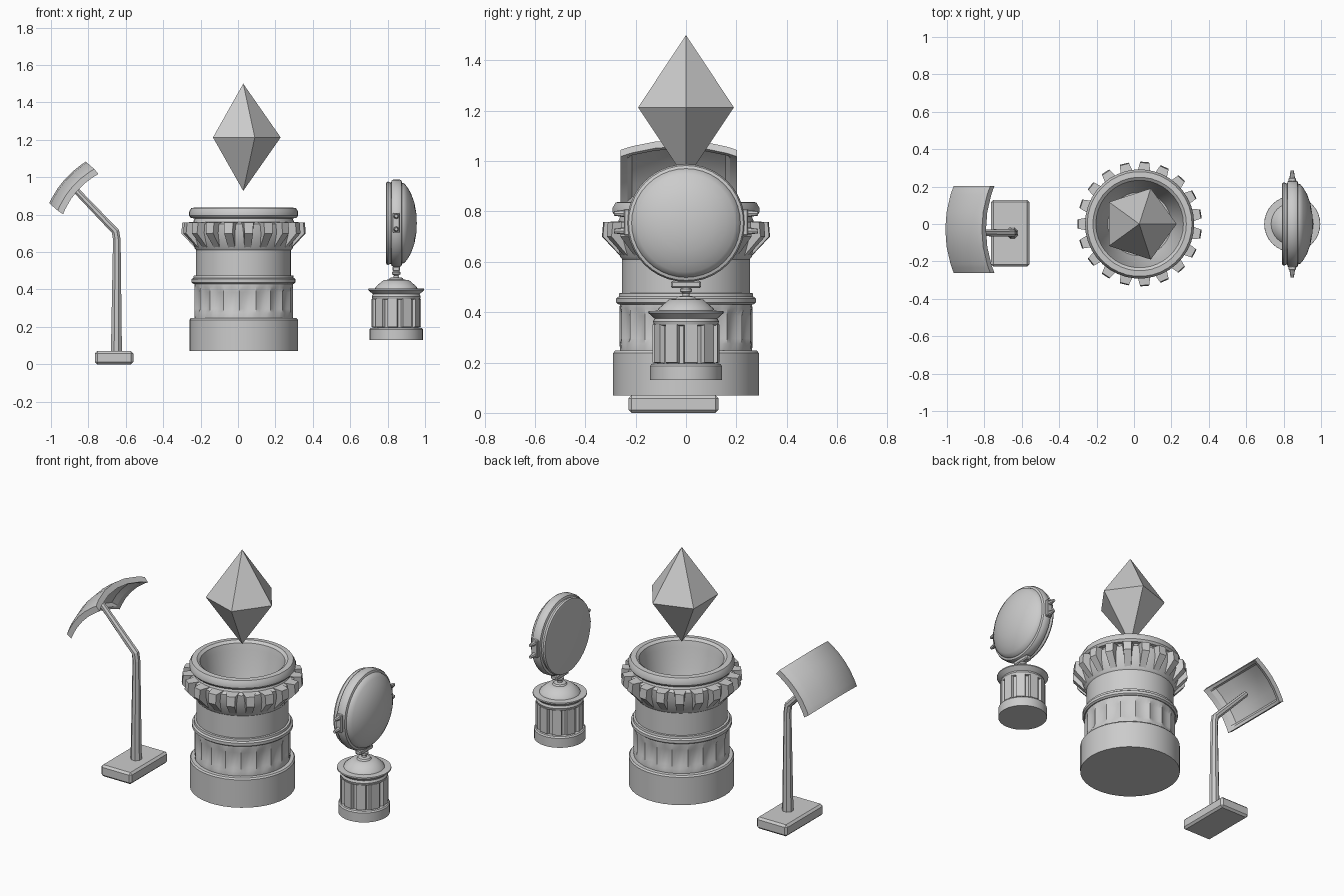
import bpy, bmesh
from math import sin, cos, pi, radians, sqrt
from mathutils import Vector, Matrix

if "Cube" in bpy.data.objects:
    bpy.data.objects.remove(bpy.data.objects["Cube"])


def finish(bm, name, smooth=True, angle=35):
    bmesh.ops.remove_doubles(bm, verts=bm.verts, dist=1e-5)
    bmesh.ops.recalc_face_normals(bm, faces=bm.faces)
    me = bpy.data.meshes.new(name)
    bm.to_mesh(me)
    bm.free()
    ob = bpy.data.objects.new(name, me)
    bpy.context.collection.objects.link(ob)
    if smooth:
        bpy.ops.object.select_all(action='DESELECT')
        ob.select_set(True)
        bpy.context.view_layer.objects.active = ob
        bpy.ops.object.shade_smooth_by_angle(angle=radians(angle))
    return ob


def lathe(name, profile, n, loc, mod=None, to_x=False, smooth=True):
    """Spin (radius, height[, flute]) points; mod is a radius offset by segment index."""
    bm = bmesh.new()
    rings = []
    for p in profile:
        r, h, k = (*p, 0)[:3]
        ring = []
        for i in range(n):
            rr = r - (k * mod(i) if mod else 0)
            a = 2 * pi * i / n
            co = (h, rr * cos(a), rr * sin(a)) if to_x else (rr * cos(a), rr * sin(a), h)
            ring.append(bm.verts.new(Vector(co) + Vector(loc)))
        rings.append(ring)
    for A, B in zip(rings, rings[1:]):
        for i in range(n):
            j = (i + 1) % n
            bm.faces.new((A[i], A[j], B[j], B[i]))
    bm.faces.new(rings[0])
    bm.faces.new(rings[-1])
    return finish(bm, name, smooth)


def add_hull(bm, pts, mat):
    """Add a convex block through the points."""
    vs = [bm.verts.new(mat @ Vector(p)) for p in pts]
    for f in ((0, 1, 2, 3), (4, 5, 6, 7), (0, 1, 5, 4), (1, 2, 6, 5), (2, 3, 7, 6), (3, 0, 4, 7)):
        bm.faces.new([vs[i] for i in f])


def block(name, size, loc, bevel):
    bm = bmesh.new()
    bmesh.ops.create_cube(bm, size=1, matrix=Matrix.Translation(loc) @ Matrix.Diagonal((*size, 1)))
    if bevel:
        bmesh.ops.bevel(bm, geom=bm.edges[:], offset=bevel, segments=1, affect='EDGES')
    return finish(bm, name, False)


CX = 0.03

# floating five-sided crystal
bm = bmesh.new()
top, low = bm.verts.new((0.028, 0, 1.5)), bm.verts.new((0.028, 0, 0.927))
mid = [bm.verts.new((0.028 + 0.2 * cos(2 * pi * i / 5), 0.2 * sin(2 * pi * i / 5), 1.213)) for i in range(5)]
for i in range(5):
    bm.faces.new((top, mid[i], mid[(i + 1) % 5]))
    bm.faces.new((low, mid[i], mid[(i + 1) % 5]))
finish(bm, "crystal", False)

# central pedestal: plinth, fluted drum, collar, column
lathe("pedestal_plinth", [(0.29, 0.07), (0.29, 0.238), (0.283, 0.247), (0.24, 0.25)], 38, (CX, 0, 0))
flute = (0, 0.75, 1, 0.75)
lathe("fluted_drum", [(0.262, 0.24), (0.265, 0.275, 0.2), (0.265, 0.295, 1), (0.265, 0.385, 1),
                      (0.265, 0.415, 0.2), (0.262, 0.435)], 76, (CX, 0, 0),
      mod=lambda i: 0.015 * flute[i % 4])
lathe("pedestal_collar", [(0.24, 0.43), (0.268, 0.43), (0.278, 0.438), (0.278, 0.455),
                          (0.268, 0.462), (0.266, 0.475), (0.24, 0.477)], 38, (CX, 0, 0))
lathe("bowl_column", [(0.254, 0.46), (0.254, 0.61), (0.262, 0.62), (0.288, 0.70), (0.292, 0.75),
                      (0.27, 0.76), (0.262, 0.78), (0.282, 0.782), (0.292, 0.795), (0.292, 0.815),
                      (0.28, 0.836), (0.25, 0.838), (0.234, 0.826), (0.225, 0.79), (0.205, 0.68),
                      (0.17, 0.58)], 38, (CX, 0, 0))

# ring of wedge teeth under the rim
bm = bmesh.new()
for k in range(19):
    m = Matrix.Translation((CX, 0, 0)) @ Matrix.Rotation(pi + 2 * pi * k / 19, 4, 'Z')
    side = lambda s: [(0.25, s * 0.018, 0.612), (0.333, s * 0.023, 0.7),
                      (0.328, s * 0.025, 0.757), (0.25, s * 0.04, 0.762)]
    add_hull(bm, side(-1) + side(1), m)
finish(bm, "rim_teeth", False)

# left lamp: foot, tapered bent pole
block("lamp_foot", (0.205, 0.357, 0.07), (-0.662, -0.049, 0.035), 0.012)
bm = bmesh.new()
path = [(-0.65, 0.06, 0.032, 0), (-0.648, 0.665, 0.022, 0), (-0.655, 0.71, 0.022, 0.4),
        (-0.885, 0.95, 0.018, 0.77)]
rings = []
for x, z, r, tilt in path:
    rings.append([bm.verts.new((x + r * cos(pi * (i + .5) / 4) * cos(tilt), -0.047 + r * sin(pi * (i + .5) / 4),
                                z + r * cos(pi * (i + .5) / 4) * sin(tilt))) for i in range(8)])
for A, B in zip(rings, rings[1:]):
    for i in range(8):
        bm.faces.new((A[i], A[(i + 1) % 8], B[(i + 1) % 8], B[i]))
bm.faces.new(rings[0])
bm.faces.new(rings[-1])
finish(bm, "lamp_pole", False)

# left lamp: domed rectangular panel with a recessed underside
bm = bmesh.new()
T, N = Vector((0.66, 0, 0.75)).normalized(), Vector((-0.75, 0, 0.66)).normalized()
us = [-1, -0.88, -0.8, -0.4, 0, 0.4, 0.8, 0.88, 1]
R, origin = 0.5, Vector((-0.928, -0.029, 0.987))


def panel_point(u, v, depth):
    s, y = u * 0.148, v * 0.232
    drop = R - sqrt(R * R - s * s - y * y)
    return bm.verts.new(origin + T * s * (1 - depth) + Vector((0, y, 0)) - N * (drop + depth))


last = len(us) - 1
outer = [[panel_point(u, v, 0) for v in us] for u in us]
inner = [[panel_point(u, v, 0.034 if max(abs(u), abs(v)) > 0.85 else 0.014) for v in us] for u in us]
for g in (outer, inner):
    for i in range(last):
        for j in range(last):
            bm.faces.new((g[i][j], g[i + 1][j], g[i + 1][j + 1], g[i][j + 1]))
loop = lambda g: ([g[0][j] for j in range(last)] + [g[i][last] for i in range(last)] +
                  [g[last][j] for j in range(last, 0, -1)] + [g[i][0] for i in range(last, 0, -1)])
A, B = loop(outer), loop(inner)
for i in range(len(A)):
    j = (i + 1) % len(A)
    bm.faces.new((A[i], A[j], B[j], B[i]))
finish(bm, "lamp_panel", True, 25)

# right mirror: stand with raised ribs
MX = 0.846
lathe("mirror_stand", [(0.142, 0.13), (0.142, 0.187), (0.136, 0.195), (0.115, 0.196), (0.115, 0.345),
                       (0.127, 0.348), (0.131, 0.362), (0.125, 0.375), (0.15, 0.397), (0.149, 0.404),
                       (0.113, 0.406), (0.108, 0.416), (0.068, 0.45), (0.04, 0.453), (0.034, 0.462),
                       (0.014, 0.465), (0.013, 0.475), (0.023, 0.482), (0.023, 0.492), (0.012, 0.502),
                       (0.012, 0.54)], 32, (MX, 0, 0))
bm = bmesh.new()
for k in range(10):
    m = Matrix.Translation((MX, 0, 0)) @ Matrix.Rotation(2 * pi * (k + 0.25) / 10, 4, 'Z')
    side = lambda s: [(0.1, s * 0.029, 0.195), (0.13, s * 0.026, 0.2), (0.13, s * 0.026, 0.35), (0.1, s * 0.029, 0.352)]
    add_hull(bm, side(-1) + side(1), m)
finish(bm, "stand_ribs", False)
block("mirror_bracket", (0.04, 0.12, 0.028), (MX, 0, 0.51), 0.006)

# right mirror: round disc, flat back and domed front
lathe("mirror_disc", [(0, 0.79), (0.205, 0.79), (0.218, 0.793), (0.223, 0.802), (0.216, 0.818), (0.228, 0.822),
                      (0.234, 0.832), (0.234, 0.862), (0.228, 0.874), (0.216, 0.878), (0.212, 0.89),
                      (0.195, 0.904), (0.16, 0.925), (0.11, 0.943), (0.055, 0.953), (0, 0.956)],
      40, (0, 0, 0.754), to_x=True)

# pivot clips on both sides of the disc
for s, label in ((-1, "front"), (1, "back")):
    block(f"clip_plate_{label}", (0.04, 0.022, 0.105), (MX, s * 0.236, 0.757), 0.004)
    bm = bmesh.new()
    for z in (0.722, 0.792):
        m = Matrix.Translation((MX, s * 0.255, z)) @ Matrix.Rotation(-s * pi / 2, 4, 'X')
        bmesh.ops.create_cone(bm, cap_ends=True, segments=8, radius1=0.018, radius2=0.009, depth=0.06, matrix=m)
    finish(bm, f"clip_prongs_{label}")
